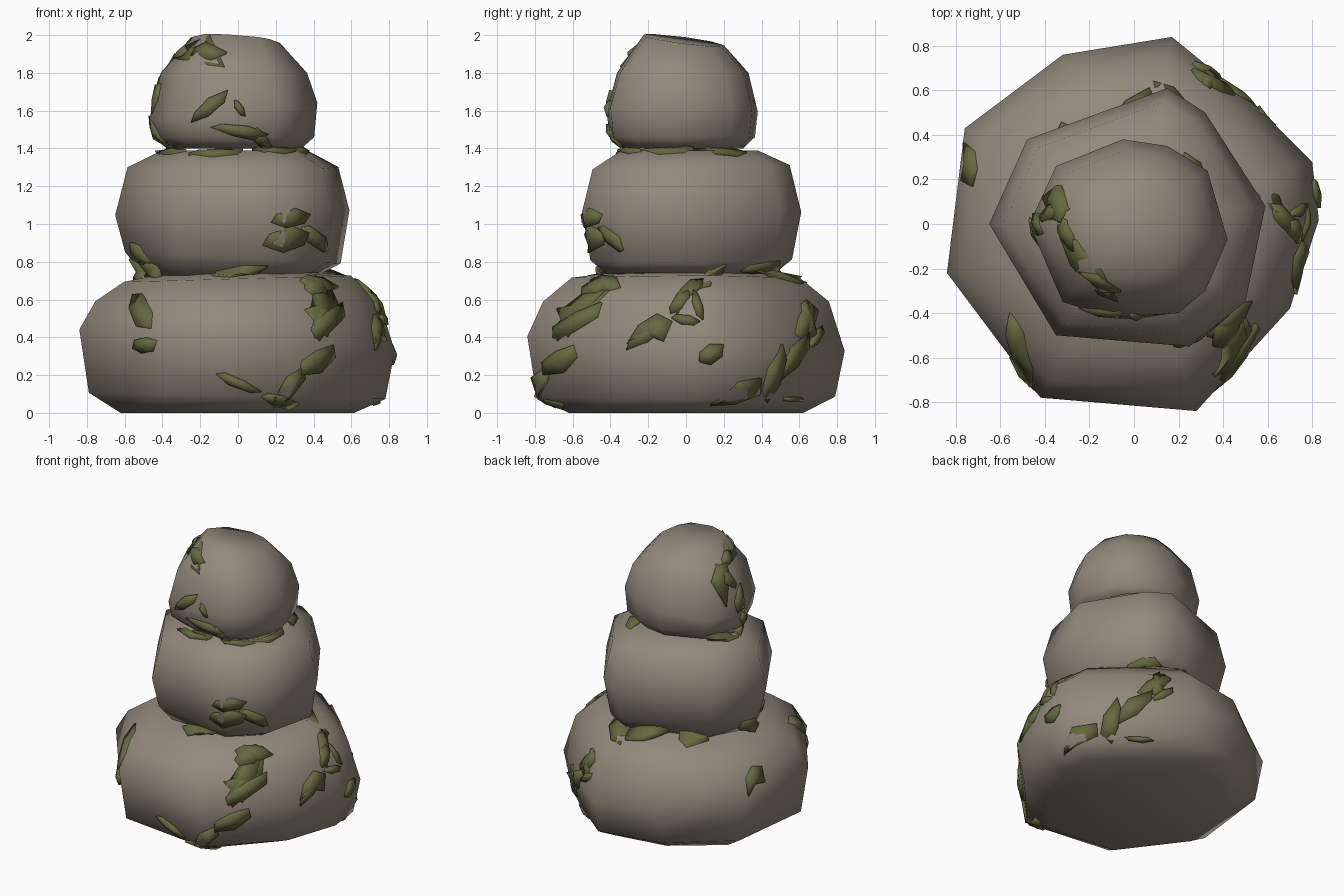
import bpy, bmesh, math, random
from mathutils import Vector
from mathutils.bvhtree import BVHTree

random.seed(4)
if "Cube" in bpy.data.objects:
    bpy.data.objects.remove(bpy.data.objects["Cube"])


def make_material(name, colour):
    mat = bpy.data.materials.new(name)
    mat.use_nodes = True
    mat.diffuse_color = (*colour, 1)
    mat.node_tree.nodes["Principled BSDF"].inputs["Base Color"].default_value = (*colour, 1)
    return mat


stone_mat = make_material("warm grey stone", (0.29, 0.25, 0.2))
moss_mat = make_material("olive moss", (0.13, 0.14, 0.05))


def finish(name, bm, mat):
    bmesh.ops.recalc_face_normals(bm, faces=bm.faces)
    mesh = bpy.data.meshes.new(name)
    bm.to_mesh(mesh)
    bm.free()
    mesh.materials.append(mat)
    obj = bpy.data.objects.new(name, mesh)
    bpy.context.collection.objects.link(obj)
    for poly in mesh.polygons:
        poly.use_smooth = True
    return obj


# Boulders: an irregular outline lofted through rings (scale, height, tilt x, tilt y)
def make_stone(name, outline, rings):
    bm = bmesh.new()
    loops = []
    for scale, height, tilt_x, tilt_y in rings:
        loops.append([bm.verts.new((x * scale, y * scale, max(0, height + x * tilt_x + y * tilt_y)))
                      for x, y in outline])
    count = len(outline)
    for low, high in zip(loops, loops[1:]):
        for i in range(count):
            j = (i + 1) % count
            bm.faces.new((low[i], low[j], high[j], high[i]))
    for cap in (bm.faces.new(loops[0]), bm.faces.new(loops[-1])):
        bmesh.ops.poke(bm, faces=[cap])
    return finish(name, bm, stone_mat)


stones = [
    make_stone("bottom_stone",
               [(-.84, -.22), (-.42, -.78), (.28, -.84), (.7, -.38), (.83, .02),
                (.8, .28), (.55, .53), (.17, .84), (-.32, .76), (-.76, .43)],
               [(.74, 0, 0, 0), (.94, .09, -.02, 0), (1, .38, -.06, -.05),
                (.9, .59, 0, 0), (.72, .71, .02, 0), (.4, .75, 0, 0)]),
    make_stone("middle_stone",
               [(-.65, 0), (-.35, -.5), (.25, -.55), (.5, -.35), (.59, .08),
                (.32, .5), (.15, .61), (-.48, .38)],
               [(.76, .73, .02, 0), (.92, .82, -.05, 0), (1, 1.06, .02, 0),
                (.9, 1.3, 0, .02), (.62, 1.39, 0, 0)]),
    make_stone("top_stone",
               [(-.47, 0), (-.35, .26), (-.05, .38), (.15, .35), (.33, .24),
                (.42, -.07), (.32, -.3), (.2, -.4), (-.1, -.42), (-.32, -.35)],
               [(.8, 1.4, 0, 0), (.96, 1.46, 0, 0), (1, 1.6, .1, 0),
                (.87, 1.8, 0, 0), (.53, 1.97, -.04, -.07)]),
]

# One surface tree of all the boulders, for laying moss on them
surface = bmesh.new()
for stone in stones:
    surface.from_mesh(stone.data)
tree = BVHTree.FromBMesh(surface)

# Each side: horizontal axis, vertical axis, outward axis
SIDES = {
    "front": (Vector((1, 0, 0)), Vector((0, 0, 1)), Vector((0, -1, 0))),
    "east": (Vector((0, 1, 0)), Vector((0, 0, 1)), Vector((1, 0, 0))),
    "west": (Vector((0, 1, 0)), Vector((0, 0, 1)), Vector((-1, 0, 0))),
    "back": (Vector((1, 0, 0)), Vector((0, 0, 1)), Vector((0, 1, 0))),
    "top": (Vector((1, 0, 0)), Vector((0, 1, 0)), Vector((0, 0, 1))),
}


# Moss shard: a pointed irregular flake that clings to the boulder below it
def add_shard(bm, side, u, v, length, width, angle):
    across, up, out = SIDES[side]
    start = across * u + up * v + out * 3
    hit, normal = tree.ray_cast(start, -out)[:2]
    if hit is None:
        hit, normal = tree.find_nearest(across * u + up * v)[:2]
    turn = math.radians(angle)
    along = across * math.cos(turn) + up * math.sin(turn)
    side_dir = up * math.cos(turn) - across * math.sin(turn)
    corners = []
    for a, b in ((-.5, -.1), (-.15, -.5), (.3, -.4), (.5, .15), (.1, .5), (-.35, .35)):
        a *= random.uniform(.85, 1.1)
        b *= random.uniform(.8, 1.15)
        spot = hit + along * a * length + side_dir * b * width
        point, facing = tree.ray_cast(spot + out * 2, -out)[:2]
        if point is None or (point - spot).length > .2:
            point, facing = tree.find_nearest(spot)[:2]
        corners.append((point, facing))
    rim = [bm.verts.new(p + n * random.uniform(.008, .02)) for p, n in corners]
    base = [bm.verts.new(p - n * .015) for p, n in corners]
    middle = sum((v.co for v in rim), Vector()) / len(rim)
    crown = bm.verts.new(middle + normal * .018)
    for i in range(len(rim)):
        j = (i + 1) % len(rim)
        bm.faces.new((rim[i], rim[j], crown))
        bm.faces.new((base[i], base[j], rim[j], rim[i]))


def make_moss(name, side, shards):
    bm = bmesh.new()
    for shard in shards:
        add_shard(bm, side, *shard)
    finish(name, bm, moss_mat)


make_moss("top_stone_moss", "front", [
    (-.2, 1.92, .26, .1, -15), (-.15, 1.62, .24, .07, 38), (.01, 1.61, .1, .04, -60),
    (.02, 1.49, .3, .07, -10), (.12, 1.46, .13, .06, -45)])
make_moss("top_stone_side_moss", "west", [
    (.05, 1.82, .18, .08, 70), (0, 1.65, .2, .09, -70), (-.03, 1.5, .18, .08, 50)])
make_moss("top_stone_crown_moss", "top", [
    (-.35, .1, .2, .09, 100), (-.3, -.04, .16, .06, 110), (-.2, -.2, .36, .09, -52)])
make_moss("upper_seam_moss", "front", [(-.1, 1.38, .3, .05, 5), (.18, 1.39, .24, .03, -5)])
make_moss("upper_seam_side_moss", "east", [(-.1, 1.39, .3, .04, 0), (.2, 1.385, .26, .04, -8)])
make_moss("upper_seam_west_moss", "west", [(-.1, 1.39, .26, .05, 0), (.12, 1.4, .22, .06, 10)])

make_moss("middle_stone_moss", "front", [
    (.28, 1.03, .22, .09, 5), (.26, .92, .26, .12, 8), (.42, .92, .24, .08, -40)])
make_moss("lower_seam_moss", "front", [
    (0, .75, .3, .05, 8), (-.46, .76, .14, .06, -40), (.42, .68, .2, .06, -15)])
make_moss("lower_seam_back_moss", "back", [
    (-.3, .74, .2, .07, 10), (0, .75, .26, .08, -8), (.2, .72, .22, .08, 15)])
make_moss("lower_seam_west_moss", "west", [(0, .76, .22, .1, 20), (-.12, .84, .16, .09, 50)])

make_moss("bottom_stone_front_moss", "front", [
    (-.51, .53, .22, .11, -70), (-.49, .36, .13, .09, 10), (.46, .52, .28, .11, 72),
    (.42, .28, .24, .11, 35), (.27, .14, .28, .08, 50), (0, .16, .28, .06, -25),
    (.22, .07, .2, .06, -15)])
make_moss("bottom_stone_side_moss", "east", [
    (-.58, .48, .34, .09, 32), (-.46, .67, .22, .07, 25), (-.2, .42, .26, .08, 35),
    (-.03, .59, .18, .06, 50), (0, .49, .15, .05, -10), (.06, .57, .16, .05, -75),
    (.13, .72, .22, .07, 35), (.42, .77, .24, .05, 5), (.13, .31, .16, .09, 25),
    (.28, .09, .34, .13, 32), (.46, .2, .32, .08, 72), (.57, .3, .26, .09, 55),
    (.63, .48, .22, .1, 75), (.69, .4, .14, .05, 60)])
make_moss("bottom_stone_upper_moss", "top", [
    (-.74, .27, .2, .08, 95), (.35, .66, .12, .1, 70), (.47, .61, .2, .06, -32),
    (.68, .02, .2, .07, -50), (.74, -.18, .24, .06, 78), (.44, -.56, .32, .1, 72)])
surface.free()
